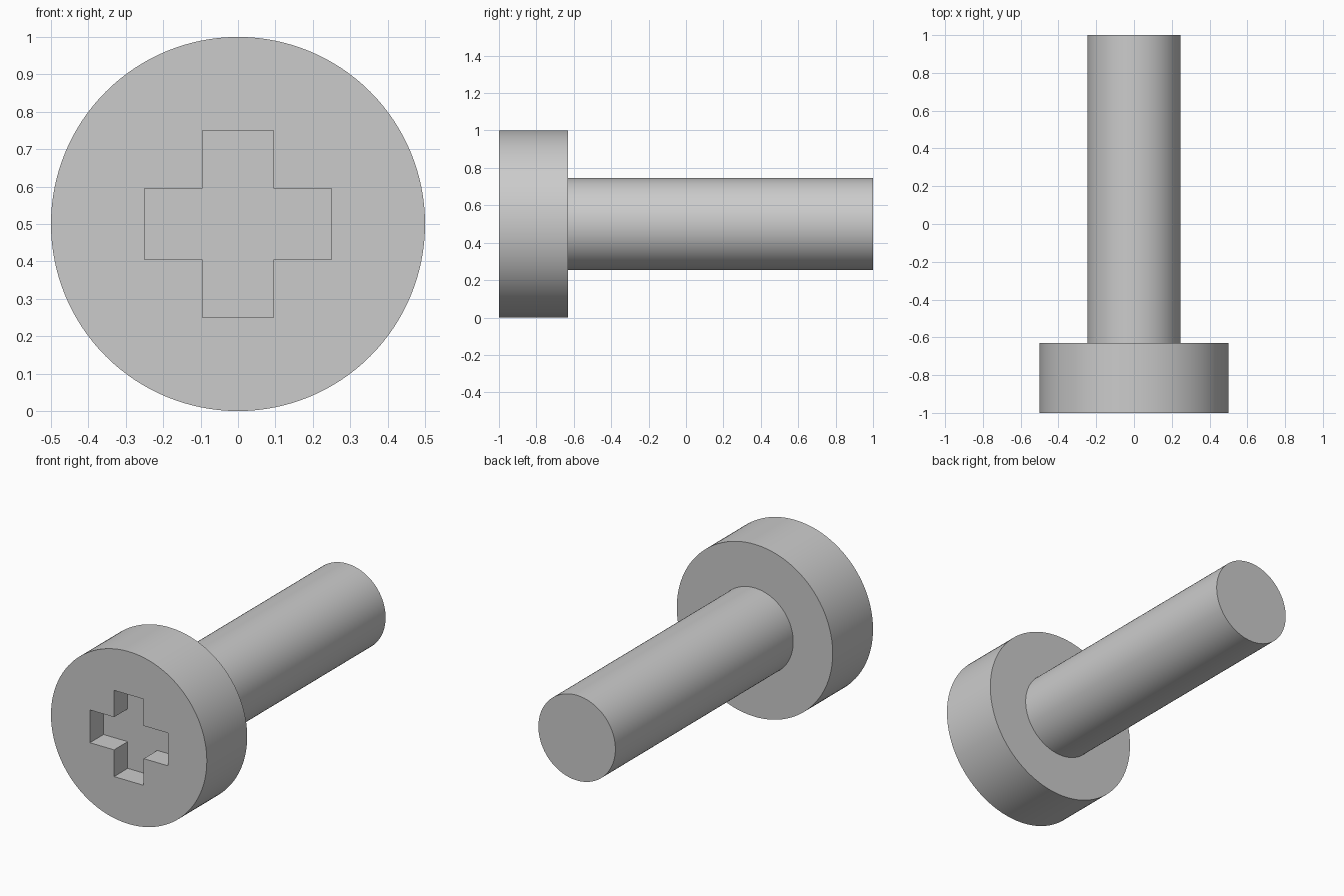
import bpy
import bmesh
from math import radians
from mathutils import Matrix

cube = bpy.data.objects.get("Cube")
if cube:
    bpy.data.objects.remove(cube, do_unlink=True)

AXIS_Z = 0.5            # height of the screw's axis
HEAD_FRONT, HEAD_BACK, TIP = -1.0, -0.63, 1.0
HEAD_RADIUS, SHAFT_RADIUS = 0.5, 0.247
SLOT_REACH, SLOT_HALF_WIDTH, SLOT_DEPTH = 0.25, 0.095, 0.125

steel = bpy.data.materials.new("grey_steel")
steel.use_nodes = True
colour = (0.6, 0.6, 0.6, 1)
steel.diffuse_color = colour
steel.node_tree.nodes["Principled BSDF"].inputs["Base Color"].default_value = colour


def cylinder(name, radius, y0, y1):
    """Cylinder lying along y between y0 and y1."""
    bpy.ops.mesh.primitive_cylinder_add(
        vertices=128, radius=radius, depth=y1 - y0,
        location=(0, (y0 + y1) / 2, AXIS_Z), rotation=(radians(90), 0, 0))
    obj = bpy.context.object
    obj.name = name
    obj.data.materials.append(steel)
    return obj


def cross_cutter(y0, y1):
    """Plus-shaped prism along y."""
    a, b = SLOT_REACH, SLOT_HALF_WIDTH
    bm = bmesh.new()
    arm = [(a, -b), (a, b), (b, b)]
    outline = []
    for x, z in arm:
        outline.append(bm.verts.new((x, y0, z)))
    # Repeat one arm four times around the axis
    for quarter in range(1, 4):
        turn = Matrix.Rotation(radians(-90 * quarter), 3, 'Y')
        for v in outline[:3]:
            outline.append(bm.verts.new(turn @ v.co))
    face = bm.faces.new(outline)
    ext = bmesh.ops.extrude_face_region(bm, geom=[face])
    moved = [g for g in ext["geom"] if isinstance(g, bmesh.types.BMVert)]
    bmesh.ops.translate(bm, verts=moved, vec=(0, y1 - y0, 0))
    bmesh.ops.recalc_face_normals(bm, faces=bm.faces)
    mesh = bpy.data.meshes.new("slot_cutter")
    bm.to_mesh(mesh)
    bm.free()
    mesh.materials.append(steel)
    obj = bpy.data.objects.new("slot_cutter", mesh)
    obj.location.z = AXIS_Z
    obj.hide_render = True
    bpy.context.collection.objects.link(obj)
    return obj


# Head with a cross-shaped recess
head = cylinder("screw_head", HEAD_RADIUS, HEAD_FRONT, HEAD_BACK)
cutter = cross_cutter(HEAD_FRONT - 0.1, HEAD_FRONT + SLOT_DEPTH)
cut = head.modifiers.new("cross_slot", 'BOOLEAN')
cut.operation = 'DIFFERENCE'
cut.solver = 'EXACT'
cut.object = cutter
bpy.ops.object.modifier_apply(modifier=cut.name)
bpy.data.objects.remove(cutter, do_unlink=True)
bpy.ops.object.shade_smooth_by_angle(angle=radians(30))

# Plain shaft, slightly sunk into the head
shaft = cylinder("screw_shaft", SHAFT_RADIUS, HEAD_BACK - 0.05, TIP)
bpy.ops.object.shade_smooth_by_angle(angle=radians(30))
